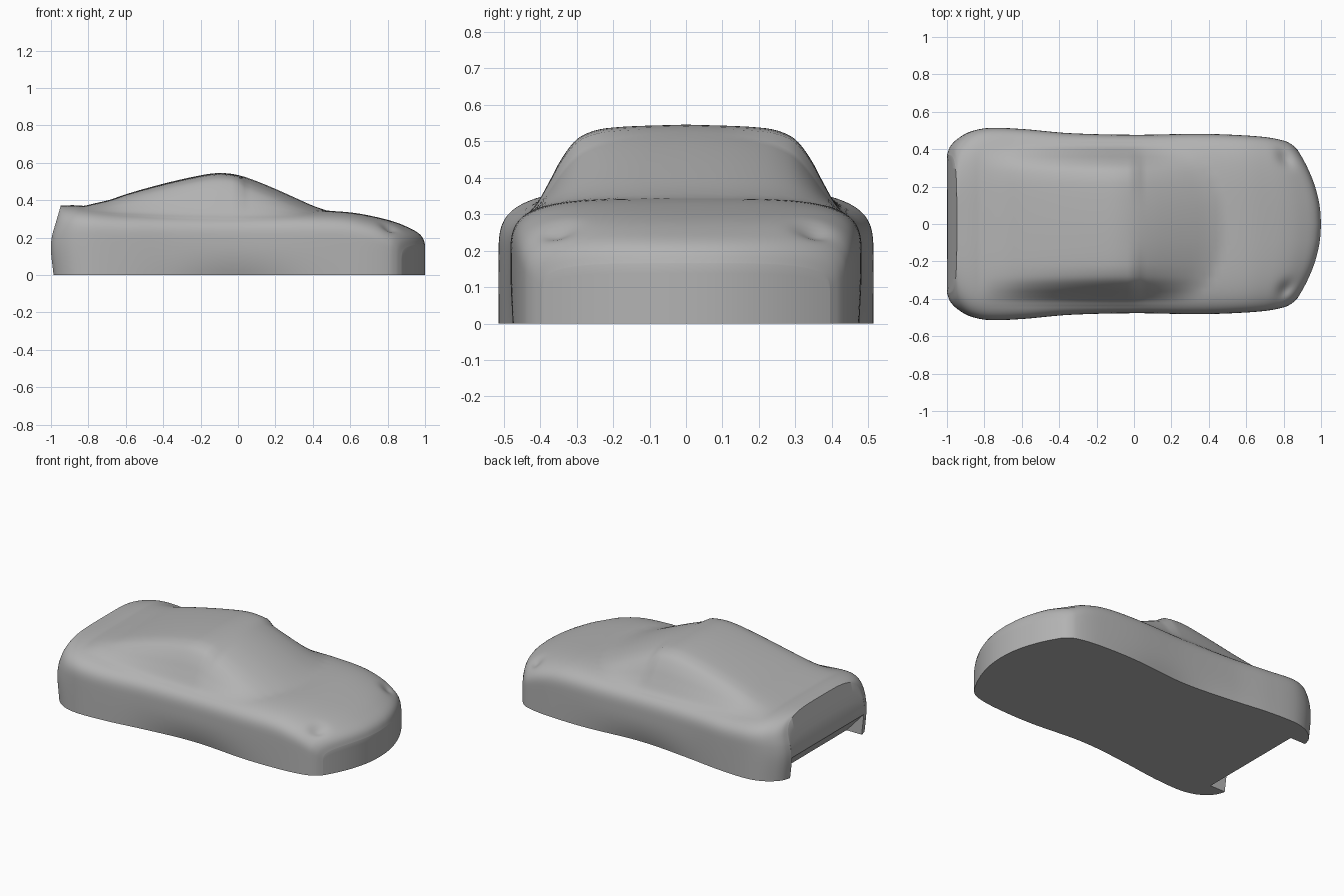
import bpy, bmesh, math

if "Cube" in bpy.data.objects:
    bpy.data.objects.remove(bpy.data.objects["Cube"])

STATIONS, ARC, LEVELS, POWER = 90, 44, 6, 4.0


def curve(*pts):
    """Smooth curve through (x, value) points."""
    def slope(i):
        a, b = pts[max(i - 1, 0)], pts[min(i + 1, len(pts) - 1)]
        return (b[1] - a[1]) / (b[0] - a[0])

    def at(x):
        x = min(max(x, pts[0][0]), pts[-1][0])
        i = 0
        while i < len(pts) - 2 and x > pts[i + 1][0]:
            i += 1
        (x0, v0), (x1, v1) = pts[i], pts[i + 1]
        h = x1 - x0
        t = (x - x0) / h
        return (v0 * (1 + 2 * t) * (1 - t) ** 2 + slope(i) * h * t * (1 - t) ** 2
                + v1 * t * t * (3 - 2 * t) + slope(i + 1) * h * t * t * (t - 1))
    return at


# Body half width, deck height, cabin rise and cabin cross-section
width = curve((-1, .37), (-.985, .41), (-.95, .45), (-.88, .492), (-.78, .513), (-.6, .508),
              (-.35, .486), (0, .477), (.35, .482), (.6, .474), (.8, .462), (.94, .442),
              (.985, .42), (1, .395))
deck = curve((-1, .372), (-.9, .373), (-.78, .365), (-.6, .352), (0, .345), (.4, .345),
             (.6, .335), (.75, .308), (.85, .28), (.93, .245), (.97, .22), (.99, .195), (1, .165))
rise = curve((-.84, 0), (-.7, .04), (-.6, .08), (-.4, .14), (-.2, .187), (-.1, .2),
             (0, .19), (.1, .157), (.2, .115), (.3, .07), (.4, .026), (.48, 0))
cabin = curve((0, 1), (.22, .96), (.28, .89), (.31, .79), (.345, .57), (.375, .32), (.41, .07), (.44, 0))
tail = curve((0, .014), (.13, 0), (.2, .004), (.28, .026), (.38, .055))


def place(s, y, z):
    """Bow the nose in plan and slope the tail panel."""
    nose = min(max((s - .5) / .5, 0), 1) ** 1.5
    back = max(1 - (s + 1) / .25, 0)
    return (s - .8 * y * y * nose + tail(z) * back, y, z)


def half_section(s):
    """Points from the sill up to the centre line."""
    w, h = width(s), deck(s)
    zc = h * .48
    tuck = .03 * math.exp(-(s / .33) ** 2)
    pts = [(w - tuck * (1 - k / LEVELS) ** 2, zc * k / LEVELS) for k in range(LEVELS)]
    for i in range(ARC + 1):
        a = math.pi / 2 * i / ARC
        y = w * max(math.cos(a), 0) ** (2 / POWER) if i < ARC else 0
        z = zc + (h - zc) * math.sin(a) ** (2 / POWER)
        bowed = s + .9 * y * y if s > 0 else s
        z += max(rise(bowed), 0) * max(cabin(y), 0)
        # Shallow headlamp hollows
        z -= .022 * math.exp(-((s - .87) ** 2 + (y - .35) ** 2) / .0022)
        pts.append((y, z))
    return pts


def full_section(s):
    half = half_section(s)
    return half + [(-y, z) for y, z in reversed(half[:-1])]


def skin(bm, rows):
    """Join rows of points into quads."""
    grid = [[bm.verts.new(p) for p in row] for row in rows]
    for a, b in zip(grid, grid[1:]):
        for i in range(len(a) - 1):
            bm.faces.new((a[i], a[i + 1], b[i + 1], b[i]))


def finish(bm, name):
    bmesh.ops.recalc_face_normals(bm, faces=bm.faces)
    mesh = bpy.data.meshes.new(name)
    bm.to_mesh(mesh)
    bm.free()
    obj = bpy.data.objects.new(name, mesh)
    bpy.context.collection.objects.link(obj)
    return obj


# Car body shell
bm = bmesh.new()
stations = [-math.cos(math.pi * i / STATIONS) for i in range(STATIONS + 1)]
skin(bm, [[place(s, y, z) for y, z in full_section(s)] for s in stations])

# Nose and tail panels
for s in (-1, 1):
    rim = full_section(s)[LEVELS:-LEVELS]
    skin(bm, [[place(s, y, z * k / LEVELS) for y, z in rim] for k in range(LEVELS + 1)])
bmesh.ops.remove_doubles(bm, verts=bm.verts, dist=.0004)

# Flat floor
bmesh.ops.holes_fill(bm, edges=[e for e in bm.edges if e.is_boundary], sides=0)
body = finish(bm, "car_body")

# Sloping recess under the tail
bm = bmesh.new()
ends = [[bm.verts.new((x, y, z)) for x, z in ((-.87, -.01), (-1.03, .165), (-1.1, .165), (-1.1, -.01))]
        for y in (-.36, .36)]
for end in ends:
    bm.faces.new(end)
for i in range(4):
    j = (i + 1) % 4
    bm.faces.new((ends[0][i], ends[0][j], ends[1][j], ends[1][i]))
cutter = finish(bm, "tail_recess_cutter")
cutter.hide_render = True

cut = body.modifiers.new("tail_recess", "BOOLEAN")
cut.operation = "DIFFERENCE"
cut.solver = "EXACT"
cut.object = cutter
bpy.ops.object.select_all(action="DESELECT")
body.select_set(True)
bpy.context.view_layer.objects.active = body
bpy.ops.object.modifier_apply(modifier=cut.name)
bpy.data.objects.remove(cutter)

# Grey paint and smooth shading
grey = bpy.data.materials.new("body_grey")
grey.use_nodes = True
grey.diffuse_color = (.45, .45, .45, 1)
grey.node_tree.nodes["Principled BSDF"].inputs["Base Color"].default_value = (.45, .45, .45, 1)
body.data.materials.clear()
body.data.materials.append(grey)
bpy.ops.object.shade_smooth_by_angle(angle=math.radians(35))
